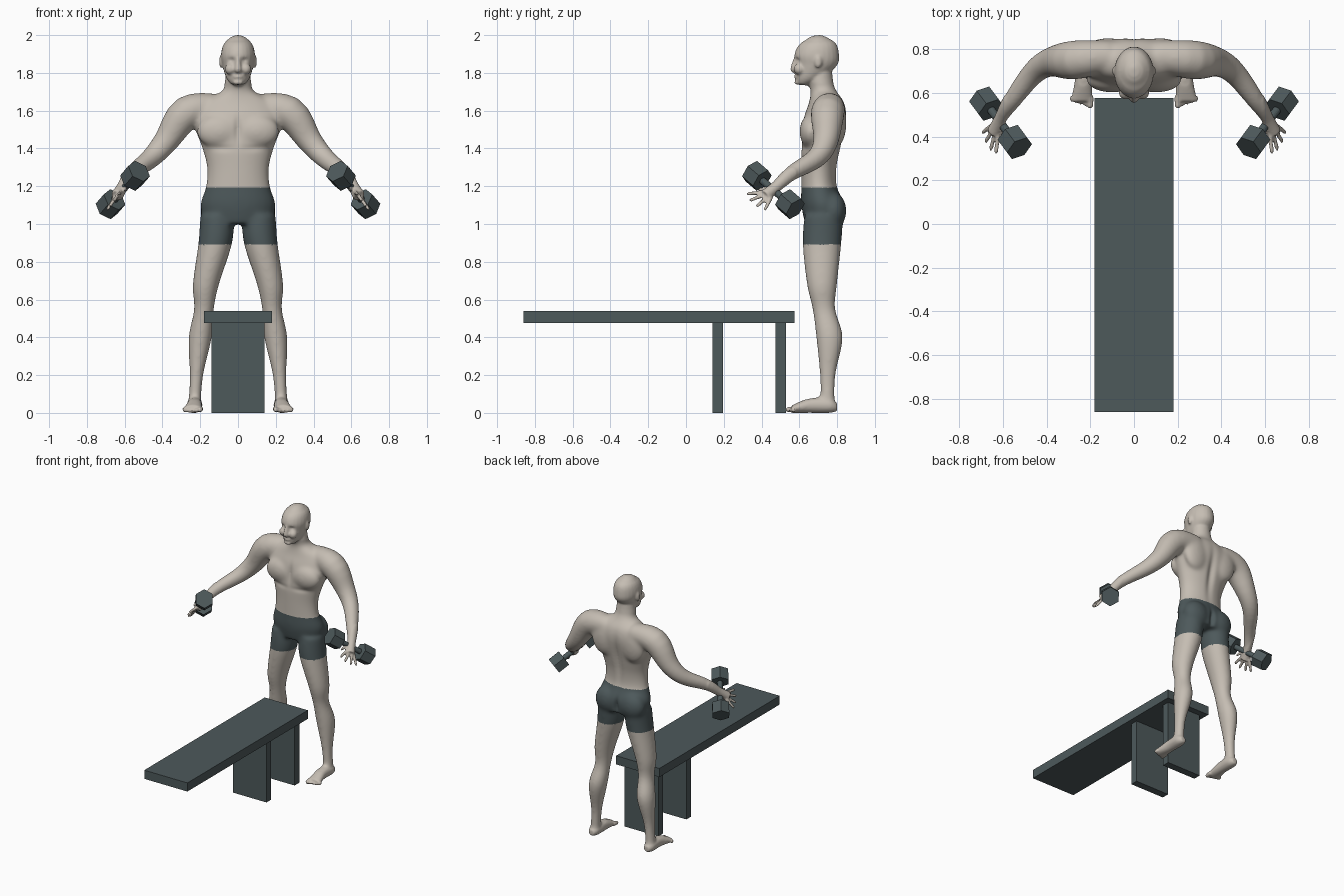
import bpy, bmesh
from math import sin, cos, pi, tau, exp
from mathutils import Vector, Matrix

if "Cube" in bpy.data.objects:
    bpy.data.objects.remove(bpy.data.objects["Cube"])

X, Y, Z = Matrix.Identity(3)


def material(name, rgb):
    made = bpy.data.materials.new(name)
    made.use_nodes = True
    made.diffuse_color = (*rgb, 1)
    shader = made.node_tree.nodes["Principled BSDF"]
    shader.inputs["Base Color"].default_value = (*rgb, 1)
    shader.inputs["Roughness"].default_value = .7
    return made


skin = material("skin", (.56, .51, .45))
slate = material("slate", (.075, .1, .105))


def finish(name, bm, *materials):
    mesh = bpy.data.meshes.new(name)
    bm.to_mesh(mesh)
    bm.free()
    for item in materials:
        mesh.materials.append(item)
    made = bpy.data.objects.new(name, mesh)
    bpy.context.collection.objects.link(made)
    return made


def spline(rows, steps=4):
    """Fill in a smooth curve through the given rows of values."""
    rows = [Vector(row) for row in rows]
    padded = [rows[0], *rows, rows[-1]]
    curve = []
    for before, start, end, after in zip(padded, padded[1:], padded[2:], padded[3:]):
        leave, arrive = (end - before) / 2, (after - start) / 2
        for step in range(steps):
            t = step / steps
            bend = (leave * (1 - t) - arrive * t) * t * (1 - t)
            ease = t * t * (3 - 2 * t)
            curve.append(start.lerp(end, ease) + bend)
    return curve + [rows[-1]]


def loft(bm, rows, ref=Y, axis=None, sides=24):
    """Skin elliptical rings (x, y, z, radius, radius) along a smooth path."""
    rows = spline(rows)
    centres = [row.to_3d() if len(row) < 4 else Vector(row[:3]) for row in rows]
    loops = []
    for i, (row, centre) in enumerate(zip(rows, centres)):
        following = centres[min(i + 1, len(rows) - 1)]
        along = axis or (following - centres[max(i - 1, 0)]).normalized()
        across = ref.cross(along).normalized()
        up = along.cross(across)
        angles = [tau * k / sides for k in range(sides)]
        loops.append([bm.verts.new(centre + across * row[3] * cos(angle) + up * row[4] * sin(angle))
                      for angle in angles])
    for low, high in zip(loops, loops[1:]):
        for k in range(sides):
            bm.faces.new((low[k - 1], low[k], high[k], high[k - 1]))
    bm.faces.new(reversed(loops[0]))
    bm.faces.new(loops[-1])


def stack(bm, rows):
    """Centred level rings given as height, half width, front and back."""
    loft(bm, [(0, (front + back) / 2, height, width, (back - front) / 2)
              for height, width, front, back in rows], axis=Z)


def tube(bm, rows, aspect=1, **options):
    loft(bm, [(x, y, z, radius, radius * aspect) for x, y, z, radius in rows], **options)


def lump(bm, centre, size):
    place = Matrix.LocRotScale(Vector(centre), None, Vector(size))
    bmesh.ops.create_uvsphere(bm, u_segments=20, v_segments=12, radius=1, matrix=place)


def digit(bm, base, tip, radius):
    """A finger or toe with a rounded end."""
    tube(bm, [(*base, radius), (*tip, radius * .8)], ref=Z, sides=12)
    lump(bm, tip, Vector.Fill(3, radius * .8))


body = bmesh.new()

# Leg
tube(body, [(.11, .73, 1.05, .09), (.12, .72, .9, .09), (.17, .72, .68, .07), (.18, .73, .55, .053),
            (.2, .76, .4, .062), (.22, .75, .2, .037), (.23, .75, .03, .034)], aspect=1.15, axis=Z)

# Foot and toes
loft(body, [(.23, .8, .03, .02, .02), (.23, .76, .04, .04, .04),
            (.23, .66, .04, .04, .04), (.24, .56, .02, .05, .02)], ref=Z, axis=-Y)
for i in range(5):
    radius = .012 if i else .017
    across = .2 + .021 * i
    digit(body, Vector((across, .58, .022)), Vector((across, .54 + .007 * i, radius)), radius)

# Arm from shoulder to palm
tube(body, [(.1, .77, 1.62, .07), (.27, .75, 1.59, .09), (.38, .74, 1.44, .068), (.46, .69, 1.35, .055),
            (.56, .56, 1.27, .042), (.61, .48, 1.2, .03), (.64, .42, 1.15, .034)], ref=Z)

# Fingers fan out between the first and the last, then the thumb
first_knuckle, last_knuckle = Vector((.62, .42, 1.17)), Vector((.65, .45, 1.14))
first_tip, last_tip = Vector((.63, .33, 1.16)), Vector((.69, .42, 1.08))
for i in range(4):
    knuckle = first_knuckle.lerp(last_knuckle, i / 3)
    tip = first_tip.lerp(last_tip, i / 3)
    reach = 1 + .25 * sin(pi * i / 3)
    digit(body, knuckle, knuckle.lerp(tip, reach), .012)
digit(body, Vector((.6, .47, 1.2)), Vector((.59, .39, 1.18)), .013)

# Chest, shoulder blade, buttock, ear and cheek
lump(body, (.1, .66, 1.49), (.12, .06, .09))
lump(body, (.12, .8, 1.54), (.1, .05, .13))
lump(body, (.1, .78, 1.07), (.1, .07, .1))
lump(body, (.09, .7, 1.86), (.01, .02, .035))
lump(body, (.04, .6, 1.82), (.03, .03, .03))

# Mirror the side parts
copied = bmesh.ops.duplicate(body, geom=body.verts[:] + body.edges[:] + body.faces[:])["geom"]
bmesh.ops.scale(body, vec=(-1, 1, 1), verts=[g for g in copied if isinstance(g, bmesh.types.BMVert)])

# Torso and neck
stack(body, [(1, .17, .63, .83), (1.1, .2, .61, .84), (1.2, .17, .61, .8), (1.3, .165, .61, .8),
             (1.4, .19, .61, .82), (1.55, .24, .62, .85), (1.64, .2, .65, .84), (1.7, .09, .66, .8),
             (1.75, .07, .65, .78), (1.85, .06, .65, .77)])

# Head, nose, lips and chin
stack(body, [(1.735, .03, .59, .65), (1.77, .06, .58, .72), (1.84, .083, .58, .8),
             (1.9, .09, .575, .81), (1.96, .07, .61, .79), (2, .01, .7, .72)])
lump(body, (0, .7, 1.9), (.085, .1, .1))
tube(body, [(0, .58, 1.88, .01), (0, .57, 1.82, .018), (0, .58, 1.8, .014)], axis=-Z)
lump(body, (0, .585, 1.78), (.026, .013, .011))
lump(body, (0, .59, 1.75), (.026, .016, .016))
bmesh.ops.recalc_face_normals(body, faces=body.faces[:])

# Fuse everything into one skin
source = finish("body_source", body)
remesh = source.modifiers.new("Fuse", "REMESH")
remesh.mode = "VOXEL"
remesh.voxel_size = .007
fused = bpy.data.meshes.new_from_object(source.evaluated_get(bpy.context.evaluated_depsgraph_get()))
bpy.data.objects.remove(source)
body = bmesh.new()
body.from_mesh(fused)
bpy.data.meshes.remove(fused)


def relax(verts, times):
    for _ in range(times):
        bmesh.ops.smooth_vert(body, verts=verts, factor=.5,
                              use_axis_x=True, use_axis_y=True, use_axis_z=True)


def is_detail(point):
    """Head, hands and feet keep their finer shape."""
    return point.z > 1.74 or abs(point.x) > .59 or point.z < .07


relax([vert for vert in body.verts if not is_detail(vert.co)], 25)

# Sculpted hollows: centre, reach and push along y
eye_socket = (.034, .58, 1.868), (.018, .04, .011), .013
spine = (0, .84, 1.4), (.025, .07, .16), -.018
breastbone = (0, .61, 1.5), (.016, .05, .07), .012
seat_cleft = (0, .85, 1.05), (.016, .07, .06), -.025
chest_fold = (.1, .6, 1.4), (.07, .04, .015), .008
for vert in body.verts:
    for centre, reach, push in (eye_socket, spine, breastbone, seat_cleft, chest_fold):
        point = (abs(vert.co.x), vert.co.y, vert.co.z)
        distance = sum(((p - c) / r) ** 2 for p, c, r in zip(point, centre, reach))
        vert.co.y += push * exp(-distance)
relax(body.verts[:], 2)

# Shorts are the faces between waist and hem
for face in body.faces:
    middle = face.calc_center_median()
    face.smooth = True
    face.material_index = int(abs(middle.x) < .3 and .89 < middle.z < 1.193)
finish("man", body, skin, slate)


def box(name, width, front, back, bottom, top):
    bm = bmesh.new()
    centre = Vector((0, (front + back) / 2, (bottom + top) / 2))
    size = Vector((width, back - front, top - bottom))
    bmesh.ops.create_cube(bm, size=1, matrix=Matrix.LocRotScale(centre, None, size))
    finish(name, bm, slate)


# Bench
seat_bottom = .475
box("bench_top", .36, -.86, .575, seat_bottom, .54)
for name, front in (("bench_front_leg", .14), ("bench_back_leg", .475)):
    box(name, .28, front, front + .055, 0, seat_bottom)

# Dumbbells: hexagonal heads on a round handle
for label, side in (("left", 1), ("right", -1)):
    inner, outer = Vector((side * .545, .375, 1.255)), Vector((side * .675, .55, 1.105))
    turn = (outer - inner).to_track_quat("Z", "Y")
    bm = bmesh.new()
    for centre, sides, radius, depth in ((inner, 6, .066, .088), (outer, 6, .066, .088),
                                         (inner.lerp(outer, .5), 16, .019, .2)):
        bmesh.ops.create_cone(bm, cap_ends=True, segments=sides, radius1=radius, radius2=radius,
                              depth=depth, matrix=Matrix.LocRotScale(centre, turn, None))
    finish(label + "_dumbbell", bm, slate)
